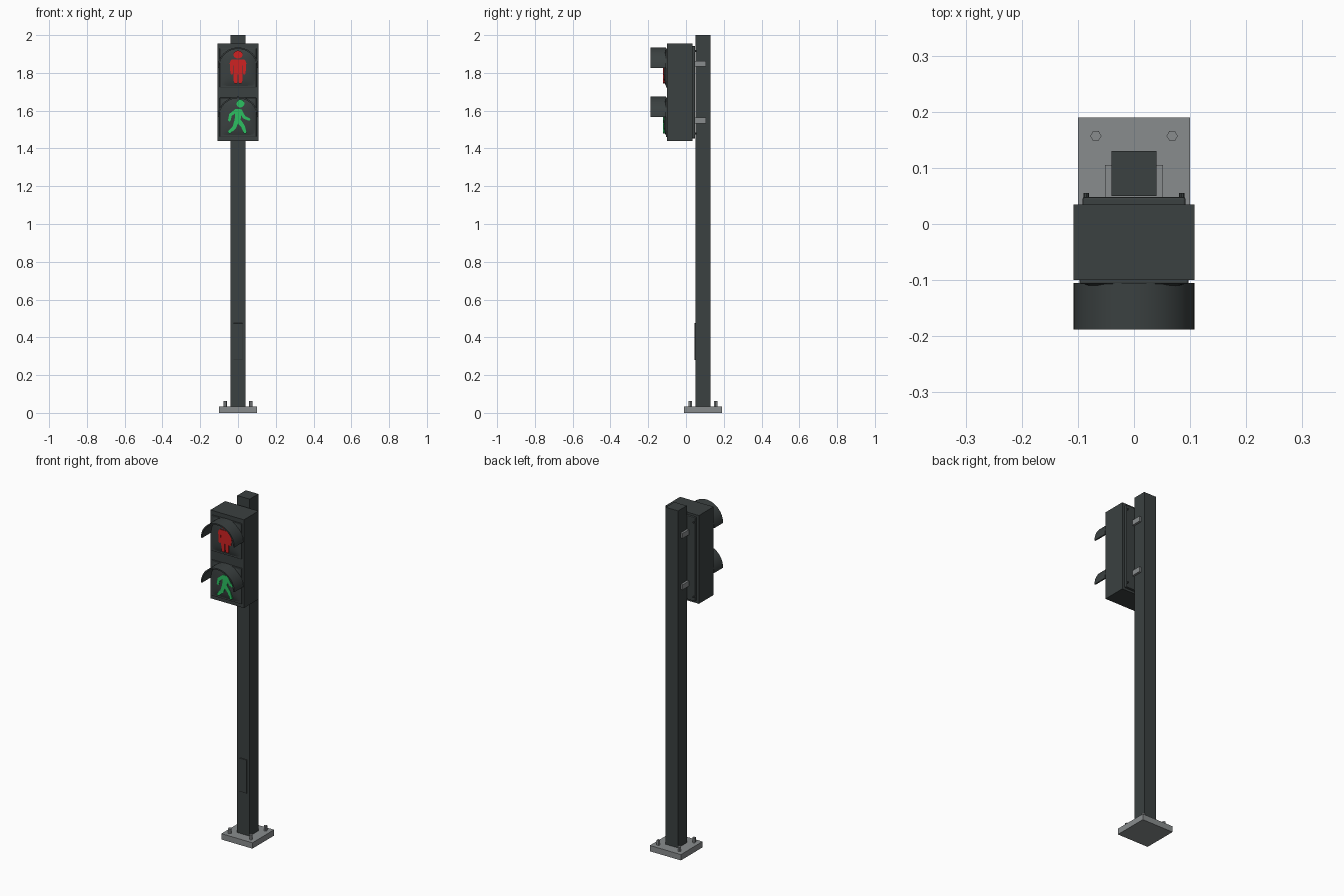
import bpy, bmesh, math
from mathutils import Vector

cube = bpy.data.objects.get("Cube")
if cube:
    bpy.data.objects.remove(cube, do_unlink=True)


def material(name, rgb):
    m = bpy.data.materials.new(name)
    m.use_nodes = True
    m.diffuse_color = (*rgb, 1)
    m.node_tree.nodes["Principled BSDF"].inputs["Base Color"].default_value = (*rgb, 1)
    return m


DARK = material("dark grey paint", (0.043, 0.052, 0.052))
STEEL = material("galvanised steel", (0.25, 0.265, 0.27))
RED = material("red light", (0.62, 0.016, 0.016))
GREEN = material("green light", (0.025, 0.53, 0.12))


def finish(name, bm, mat, smooth=False):
    bmesh.ops.recalc_face_normals(bm, faces=bm.faces)
    mesh = bpy.data.meshes.new(name)
    bm.to_mesh(mesh)
    bm.free()
    mesh.materials.append(mat)
    obj = bpy.data.objects.new(name, mesh)
    bpy.context.collection.objects.link(obj)
    if smooth:
        bpy.ops.object.select_all(action="DESELECT")
        obj.select_set(True)
        bpy.context.view_layer.objects.active = obj
        bpy.ops.object.shade_smooth_by_angle(angle=math.radians(35))
    return obj


def box(name, lo, hi, mat, bevel=0):
    bm = bmesh.new()
    bmesh.ops.create_cube(bm, size=1)
    for v in bm.verts:
        v.co = [(a + b) / 2 + c * (b - a) for a, b, c in zip(lo, hi, v.co)]
    if bevel:
        bmesh.ops.bevel(bm, geom=bm.edges[:], offset=bevel, segments=2, affect="EDGES", profile=0.5)
    return finish(name, bm, mat)


def add_prism(bm, points, y0, y1):
    """Extrude an outline of (x, z) points from y0 to y1."""
    front = [bm.verts.new((x, y0, z)) for x, z in points]
    back = [bm.verts.new((x, y1, z)) for x, z in points]
    bm.faces.new(front)
    bm.faces.new(back[::-1])
    for i in range(len(points)):
        j = (i + 1) % len(points)
        bm.faces.new((front[i], back[i], back[j], front[j]))


def circle(cx, cz, rx, rz, n=20):
    return [(cx + rx * math.cos(math.tau * i / n), cz + rz * math.sin(math.tau * i / n)) for i in range(n)]


def limb(a, b, w0, w1):
    """Outline of a tapered limb with clipped corners."""
    a, b = Vector(a), Vector(b)
    d = (b - a).normalized()
    n = Vector((-d.y, d.x))
    pts = []
    for p, w, s in ((a, w0, -1), (b, w1, 1)):
        pts += [p + n * w * s, p + n * w * s * 0.5 + d * w * s * 0.6,
                p - n * w * s * 0.5 + d * w * s * 0.6, p - n * w * s]
    return [tuple(p) for p in pts]


def figure(name, outlines, cz, mat):
    bm = bmesh.new()
    for outline in outlines:
        add_prism(bm, [(x, z + cz) for x, z in outline], -0.1205, -0.111)
    return finish(name, bm, mat)


def rod(name, x, y, z, radius, depth, mat, axis="Z", sides=6):
    bpy.ops.mesh.primitive_cylinder_add(vertices=sides, radius=radius, depth=depth, location=(x, y, z),
                                        rotation=(math.pi / 2 if axis == "Y" else 0, 0, 0))
    obj = bpy.context.object
    obj.name = name
    if axis == "Z":
        obj.rotation_euler.z = math.pi / 6
    obj.data.materials.append(mat)


# Post, foot and access hatch
box("base_plate", (-0.1, -0.01, 0), (0.1, 0.19, 0.034), STEEL)
box("post", (-0.04, 0.05, 0.03), (0.04, 0.13, 2.0), DARK)
box("post_hatch", (-0.024, 0.044, 0.28), (0.024, 0.055, 0.475), DARK, 0.002)
for x in (-0.068, 0.068):
    for y in (0.023, 0.157):
        rod("anchor_bolt", x, y, 0.044, 0.01, 0.036, STEEL)

# Signal housing, rear cover and clamps
box("housing", (-0.108, -0.1, 1.44), (0.108, 0.035, 1.955), DARK)
box("rear_cover", (-0.092, 0.03, 1.453), (0.092, 0.048, 1.942), DARK, 0.004)
for z in (1.548, 1.848):
    box("mounting_clamp", (-0.052, 0.04, z - 0.015), (0.052, 0.105, z + 0.015), STEEL)
for x in (-0.085, 0.085):
    for z in (1.48, 1.915):
        rod("cover_screw", x, 0.05, z, 0.005, 0.01, DARK, "Y", 10)


def lamp(label, cz):
    # Panel with a gently domed lens
    box(label + "_panel", (-0.097, -0.107, cz - 0.105), (0.097, -0.095, cz + 0.103), DARK, 0.003)
    bm = bmesh.new()
    bmesh.ops.create_grid(bm, x_segments=14, y_segments=14, size=1)
    for v in bm.verts:
        u, w = v.co.x, v.co.y
        v.co = (u * 0.092, -0.106 - 0.012 * (1 - u ** 4) * (1 - w ** 4), cz + w * 0.098)
    lens = finish(label + "_lens", bm, DARK, True)
    if lens.data.polygons[0].normal.y > 0:
        lens.data.flip_normals()
    # Half-round visor
    n = 24
    arc = [math.pi * i / n for i in range(n + 1)]
    outline = [(r * math.cos(t), cz + r * math.sin(t))
               for r, ts in ((0.108, arc), (0.1, arc[::-1])) for t in ts]
    bm = bmesh.new()
    add_prism(bm, outline, -0.188, -0.105)
    finish(label + "_visor", bm, DARK, True)


lamp("stop", 1.827)
lamp("walk", 1.566)

# Standing figure
stand = [circle(0, 0.07, 0.024, 0.021),
         [(-0.034, 0.043), (0.034, 0.043), (0.043, 0.032), (0.043, 0.012), (-0.043, 0.012), (-0.043, 0.032)],
         [(-0.025, 0.015), (0.025, 0.015), (0.025, -0.035), (-0.025, -0.035)]]
for s in (-1, 1):
    stand.append(limb((s * 0.036, 0.025), (s * 0.033, -0.032), 0.008, 0.007))
    stand.append(limb((s * 0.0135, -0.03), (s * 0.0125, -0.078), 0.0115, 0.0095))
figure("standing_figure", stand, 1.827, RED)

# Walking figure
walk = [circle(0.013, 0.072, 0.021, 0.021),
        limb((0.003, 0.032), (-0.003, -0.02), 0.018, 0.015),
        limb((-0.006, 0.037), (-0.039, 0.012), 0.009, 0.008),
        limb((-0.039, 0.014), (-0.046, -0.018), 0.008, 0.007),
        limb((0.012, 0.035), (0.032, 0.0), 0.009, 0.008),
        limb((0.03, 0.0), (0.06, -0.013), 0.008, 0.007),
        limb((-0.007, -0.02), (-0.02, -0.055), 0.012, 0.01),
        limb((-0.018, -0.053), (-0.046, -0.08), 0.01, 0.008),
        limb((0.004, -0.02), (0.026, -0.048), 0.012, 0.01),
        limb((0.025, -0.046), (0.038, -0.082), 0.01, 0.008)]
figure("walking_figure", walk, 1.566, GREEN)
